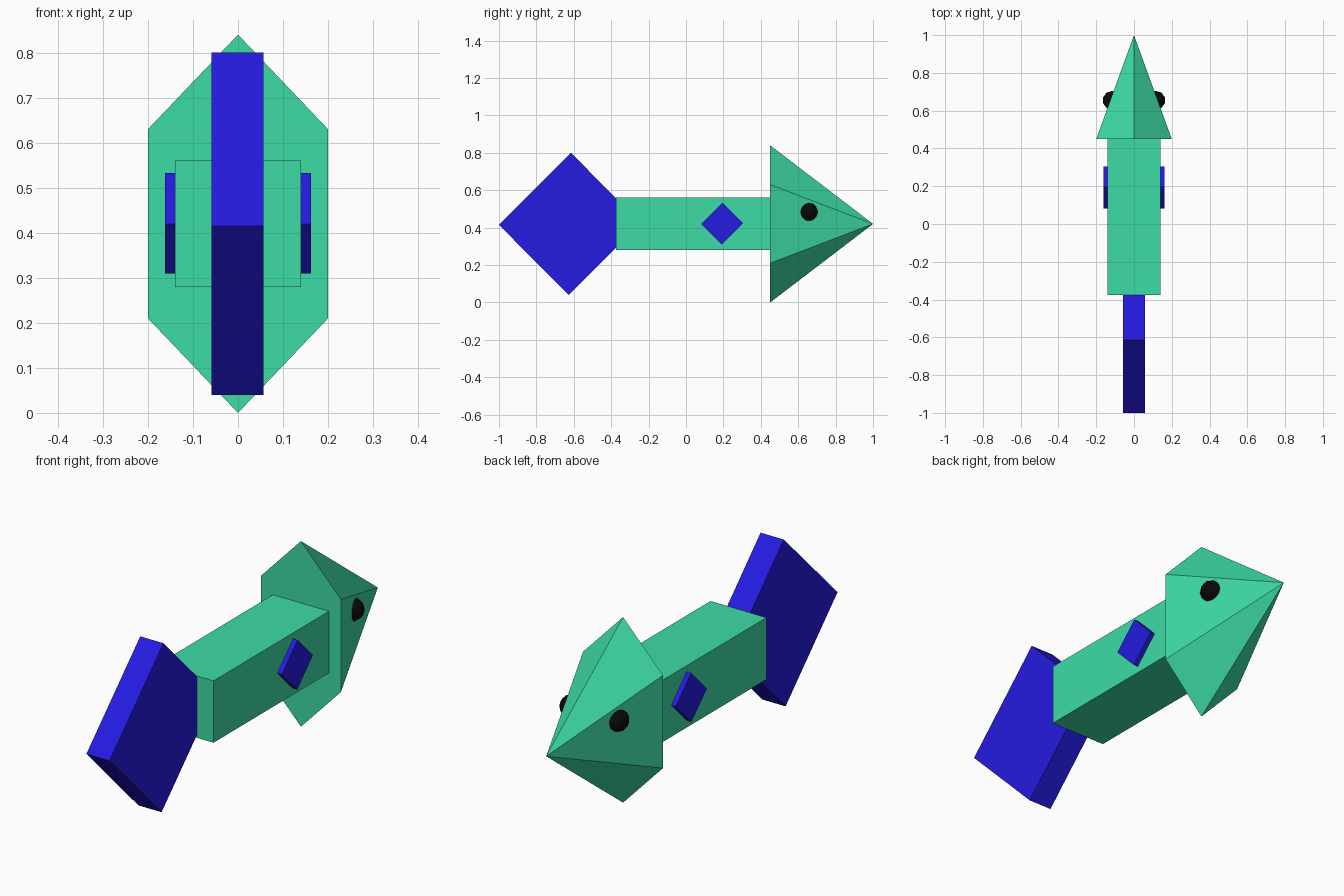
import bpy, bmesh, math

if "Cube" in bpy.data.objects:
    bpy.data.objects.remove(bpy.data.objects["Cube"])


def material(name, rgb):
    m = bpy.data.materials.new(name)
    m.diffuse_color = (*rgb, 1)
    m.use_nodes = True
    m.node_tree.nodes["Principled BSDF"].inputs["Base Color"].default_value = m.diffuse_color
    return m


GREEN = material("sea_green", (0.047, 0.71, 0.38))
BLUE = material("deep_blue", (0.018, 0.011, 0.75))
BLACK = material("black", (0.003, 0.003, 0.003))


def finish(name, bm, mat):
    bmesh.ops.recalc_face_normals(bm, faces=bm.faces)
    mesh = bpy.data.meshes.new(name)
    bm.to_mesh(mesh)
    bm.free()
    mesh.materials.append(mat)
    ob = bpy.data.objects.new(name, mesh)
    bpy.context.collection.objects.link(ob)
    return ob


def slab(name, profile, x0, x1, mat):
    """Side profile in (y, z), extruded from x0 to x1."""
    bm = bmesh.new()
    face = bm.faces.new([bm.verts.new((x0, y, z)) for y, z in profile])
    ext = bmesh.ops.extrude_face_region(bm, geom=[face])
    moved = [v for v in ext["geom"] if isinstance(v, bmesh.types.BMVert)]
    bmesh.ops.translate(bm, verts=moved, vec=(x1 - x0, 0, 0))
    return finish(name, bm, mat)


# Body: long square box
slab("body", [(-0.375, 0.28), (0.45, 0.28), (0.45, 0.56), (-0.375, 0.56)],
     -0.14, 0.14, GREEN)

# Head: narrow six-sided cone pointing to the back
bm = bmesh.new()
ring = [bm.verts.new((0.231 * math.sin(i * math.pi / 3), 0.45,
                      0.42 + 0.42 * math.cos(i * math.pi / 3)))
        for i in range(6)]
tip = bm.verts.new((0, 1, 0.42))
bm.faces.new(ring)
for i in range(6):
    bm.faces.new((ring[i], ring[(i + 1) % 6], tip))
finish("head", bm, GREEN)

# Tail: diamond plate sunk into the body
slab("tail_fin", [(-1, 0.415), (-0.615, 0.80), (-0.243, 0.425), (-0.628, 0.04)],
     -0.059, 0.057, BLUE)

for side, s in (("right", 1), ("left", -1)):
    # Side fins: small diamond plates
    slab(side + "_fin",
         [(0.082, 0.42), (0.195, 0.533), (0.305, 0.423), (0.192, 0.31)],
         s * 0.12, s * 0.162, BLUE)
    # Eyes: low-poly balls half sunk into the head
    bm = bmesh.new()
    bmesh.ops.create_icosphere(bm, subdivisions=2, radius=0.05)
    bmesh.ops.translate(bm, verts=bm.verts, vec=(s * 0.116, 0.655, 0.484))
    finish(side + "_eye", bm, BLACK)
